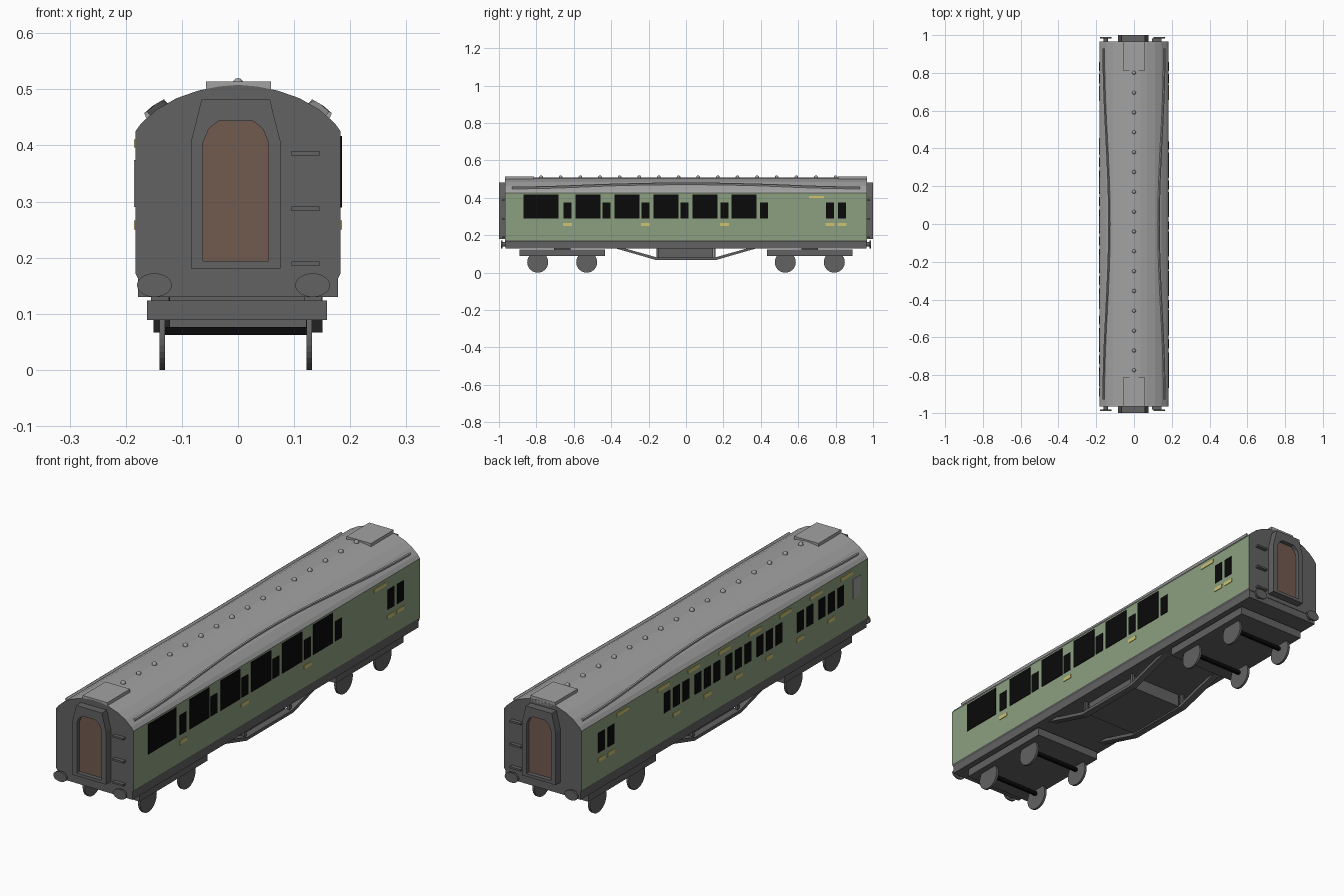
import bpy, bmesh, math
from mathutils import Matrix, Vector

if "Cube" in bpy.data.objects:
    bpy.data.objects.remove(bpy.data.objects["Cube"])


def material(name, r, g, b):
    m = bpy.data.materials.new(name)
    m.diffuse_color = (r, g, b, 1)
    m.use_nodes = True
    m.node_tree.nodes["Principled BSDF"].inputs["Base Color"].default_value = m.diffuse_color
    return m


GREEN = material("body green", 0.26, 0.35, 0.215)
ROOF = material("roof grey", 0.36, 0.36, 0.36)
DARK = material("dark grey", 0.122, 0.122, 0.122)
BROWN = material("door brown", 0.165, 0.103, 0.08)
YELLOW = material("marking yellow", 0.62, 0.55, 0.17)
BLACK = material("window black", 0.003, 0.003, 0.003)

OFF = -0.004  # the running gear sits slightly off centre


def finish(bm, name, *mats):
    bmesh.ops.recalc_face_normals(bm, faces=bm.faces[:])
    me = bpy.data.meshes.new(name)
    bm.to_mesh(me)
    bm.free()
    for m in mats:
        me.materials.append(m)
    ob = bpy.data.objects.new(name, me)
    bpy.context.scene.collection.objects.link(ob)
    return ob


def add_box(bm, x0, x1, y0, y1, z0, z1):
    mat = Matrix.Translation(((x0 + x1) / 2, (y0 + y1) / 2, (z0 + z1) / 2))
    mat = mat @ Matrix.Diagonal((x1 - x0, y1 - y0, z1 - z0, 1))
    bmesh.ops.create_cube(bm, size=1, matrix=mat)


def boxes(name, mat, items):
    bm = bmesh.new()
    for it in items:
        add_box(bm, *it)
    return finish(bm, name, mat)


def add_prism(bm, pts, axis, a, b):
    """Extrude a 2D outline along x or y from a to b."""
    def place(p, t):
        return (t, p[0], p[1]) if axis == "x" else (p[0], t, p[1])
    lo = [bm.verts.new(place(p, a)) for p in pts]
    hi = [bm.verts.new(place(p, b)) for p in pts]
    bm.faces.new(lo)
    bm.faces.new(hi)
    for i in range(len(pts)):
        j = (i + 1) % len(pts)
        bm.faces.new((lo[i], lo[j], hi[j], hi[i]))


def add_cyl(bm, axis, centre, r, length, segs=28, scale=(1, 1, 1)):
    rot = Matrix.Rotation(math.pi / 2, 4, "Y" if axis == "x" else "X")
    mat = Matrix.Translation(centre) @ Matrix.Diagonal((*scale, 1)) @ rot
    bmesh.ops.create_cone(bm, cap_ends=True, segments=segs, radius1=r, radius2=r,
                          depth=length, matrix=mat)


def mirrored(half):
    """Right-hand outline from bottom to top, closed with its mirror image."""
    return half + [(-x, z) for x, z in reversed(half) if x > 0]


# Carriage body: green sides, grey roof, dark ends
ROOF_PTS = [(0.183, 0.425), (0.172, 0.44), (0.145, 0.464), (0.11, 0.484),
            (0.07, 0.498), (0.035, 0.505), (0, 0.508)]
bm = bmesh.new()
add_prism(bm, mirrored([(0.178, 0.163), (0.183, 0.172)] + ROOF_PTS), "y", -0.967, 0.967)
for f in bm.faces:
    c = f.calc_center_median()
    if abs(c.y) > 0.9 or c.z < 0.17:
        f.material_index = 2
    elif c.z > 0.426:
        f.material_index = 1
finish(bm, "carriage_body", GREEN, ROOF, DARK)

# Floor frame and roof end panels
boxes("floor_frame", DARK, [(-0.178, 0.178, -0.965, 0.965, 0.13, 0.164)])
boxes("roof_end_panel", ROOF, [(-0.057, 0.059, s * 0.89 - 0.077, s * 0.89 + 0.077, 0.49, 0.514)
                               for s in (-1, 1)])

# Roof vents
bm = bmesh.new()
for i in range(16):
    m = Matrix.Translation((0, 0.8 - 0.105 * i, 0.509)) @ Matrix.Diagonal((0.01, 0.01, 0.011, 1))
    bmesh.ops.create_uvsphere(bm, u_segments=12, v_segments=8, radius=1, matrix=m)
vents = finish(bm, "roof_vents", ROOF)
for p in vents.data.polygons:
    p.use_smooth = True


# Bowed rain strips lying on the roof
def roof_z(x):
    for (xa, za), (xb, zb) in zip(ROOF_PTS, ROOF_PTS[1:]):
        if xb <= x <= xa:
            return za + (zb - za) * (xa - x) / (xa - xb)


bm = bmesh.new()
for s in (-1, 1):
    last = None
    for i in range(25):
        y = -0.93 + 1.86 * i / 24
        x = 0.159 - 0.03 * math.cos(math.pi * y / 1.86) ** 2
        z = roof_z(x)
        ring = [bm.verts.new((s * (x + a), y, z + b)) for a, b in
                ((-0.005, 0), (0.003, 0.009), (0.008, 0.006), (0.004, -0.004))]
        if last:
            for k in range(4):
                bm.faces.new((last[k], last[k - 1], ring[k - 1], ring[k]))
        else:
            bm.faces.new(ring)
        last = ring
    bm.faces.new(last)
finish(bm, "rain_strips", ROOF)

# End gangways: frame with an arched opening, and a door set inside it
OUTER = [(0.08, 0.181), (0.08, 0.406), (0.07, 0.445), (0.061, 0.482)]
INNER = [(0.058, 0.194), (0.058, 0.406), (0.048, 0.43), (0.03, 0.444)]
outer = [(x + OFF, z) for x, z in mirrored(OUTER)]
inner = [(x + OFF, z) for x, z in mirrored(INNER)]
for s, end in ((-1, "front"), (1, "back")):
    bm = bmesh.new()
    loops = [[bm.verts.new((x, s * y, z)) for x, z in pts]
             for pts, y in ((outer, 0.96), (outer, 1.0), (inner, 1.0), (inner, 0.96))]
    for a, b in zip(loops, loops[1:] + loops[:1]):
        for i in range(8):
            bm.faces.new((a[i - 1], a[i], b[i], b[i - 1]))
    finish(bm, end + "_gangway", DARK)
    bm = bmesh.new()
    add_prism(bm, inner, "y", s * 0.96, s * 0.982)
    finish(bm, end + "_door", BROWN)
    # End steps beside the door
    boxes(end + "_steps", DARK, [(0.095, 0.145, s * 0.973 - 0.01, s * 0.973 + 0.01, z, z + 0.008)
                                 for z in (0.185, 0.283, 0.382)])
    # Oval buffers on round shanks
    bm = bmesh.new()
    for x in (-0.149, 0.133):
        add_cyl(bm, "y", (x, s * 0.972, 0.151), 0.012, 0.03, 16)
        add_cyl(bm, "y", (x, s * 0.986, 0.151), 0.031, 0.008, 28, (1, 1, 0.68))
    finish(bm, end + "_buffers", DARK)

# Side windows and markings as thin plates
PITCH = 0.209
Z_DOOR, Z_BIG, Z_LOW, Z_HIGH = (0.29, 0.374), (0.289, 0.417), (0.25, 0.266), (0.396, 0.411)


def plates(name, mat, side, items):
    out = 0.1855
    x0, x1 = (0.18, out) if side > 0 else (-out, -0.18)
    return boxes(name, mat, [(x0, x1, c - w / 2, c + w / 2, *z) for c, w, z in items])


end_doors = [0.769, 0.833]
doors_r = [-0.634, -0.425, -0.216, -0.007, 0.207, 0.416]
big = [(-0.775, 0.188, Z_BIG)] + [(-0.523 + 0.2085 * i, 0.133, Z_BIG) for i in range(5)]
plates("right_windows", BLACK, 1, big + [(c, 0.043, Z_DOOR) for c in doors_r + end_doors])
plates("right_markings", YELLOW, 1,
       [(c, 0.048, Z_LOW) for c in doors_r[::2] + end_doors] + [(0.697, 0.08, Z_HIGH)])

doors_l = [0.327 - PITCH * i for i in range(6)]
small_l = list(end_doors)
for i, c in enumerate(doors_l):
    small_l += [c, c - 0.064] + ([c + 0.063] if i != 4 else [])
plates("left_windows", BLACK, -1, [(c, 0.043, Z_DOOR) for c in small_l])
plates("left_frosted_window", ROOF, -1, [(-0.89, 0.046, Z_DOOR)])
plates("left_markings", YELLOW, -1,
       [(c, 0.048, Z_LOW) for c in doors_l + end_doors] +
       [(c, 0.08, Z_HIGH) for c in [0.69] + [0.415 - 0.206 * i for i in range(7)]])

# Bogies: slab frame, pivot pad, wheels and axles
for s, end in ((-1, "front"), (1, "back")):
    yc = s * 0.662
    boxes(end + "_bogie_frame", DARK, [
        (-0.162, 0.159, yc - 0.229, yc + 0.229, 0.089, 0.124),
        (-0.155, -0.123, yc - 0.045, yc + 0.045, 0.12, 0.135),
        (0.118, 0.15, yc - 0.045, yc + 0.045, 0.12, 0.135)])
    axles = [yc - 0.131, yc + 0.131]
    bm = bmesh.new()
    for y in axles:
        for x in (-0.131, 0.131):
            add_cyl(bm, "x", (x + OFF, y, 0.056), 0.056, 0.01)
    finish(bm, end + "_wheels", DARK)
    boxes(end + "_axles", BLACK, [(-0.131 + OFF, 0.131 + OFF, y - 0.007, y + 0.007, 0.062, 0.076)
                                  for y in axles])

# Underframe truss bars with posts, and the equipment box between them
TRUSS = [(-0.385, 0.132), (-0.158, 0.067), (0.158, 0.067), (0.385, 0.132),
         (0.335, 0.132), (0.152, 0.08), (-0.152, 0.08), (-0.335, 0.132)]
bm = bmesh.new()
for x in (-0.136, 0.136):
    add_prism(bm, TRUSS, "x", x - 0.015, x + 0.015)
    for y in (-0.152, 0.152):
        add_box(bm, x - 0.006, x + 0.006, y - 0.006, y + 0.006, 0.075, 0.134)
finish(bm, "truss_bars", DARK)
boxes("equipment_box", DARK, [(-0.121, 0.121, -0.15, 0.145, 0.074, 0.134)])
